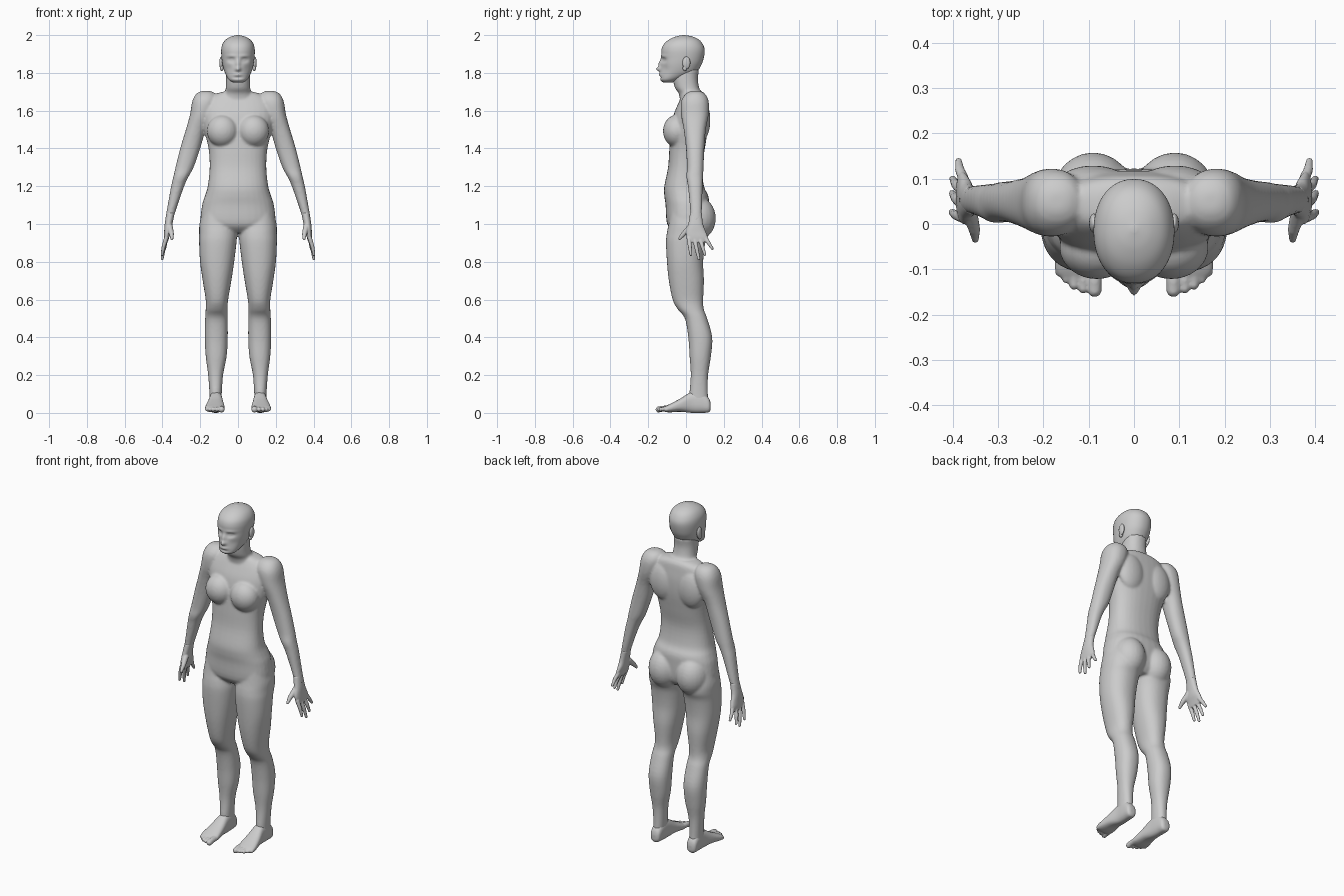
import bpy, bmesh, math
from mathutils import Vector, Matrix


def spline(rows, steps):
    """Catmull-Rom through a short list of section rows."""
    out = []
    for i in range(len(rows) - 1):
        a, b, c, d = (rows[max(i - 1, 0)], rows[i], rows[i + 1], rows[min(i + 2, len(rows) - 1)])
        for k in range(steps):
            t = k / steps
            out.append([0.5 * (2 * q + (r - p) * t + (2 * p - 5 * q + 4 * r - s) * t * t
                               + (3 * q - p - 3 * r + s) * t ** 3) for p, q, r, s in zip(a, b, c, d)])
    return out + [list(rows[-1])]


def loft(bm, rows, axis='Z', n=32, p=0.9, steps=4):
    """Rows are (level, min u, max u, min v, max v); u, v = x, y or x, z."""
    rings = []
    for h, u0, u1, v0, v1 in spline(rows, steps):
        ring = []
        for k in range(n):
            a = 2 * math.pi * k / n
            c, s = math.cos(a), math.sin(a)
            u = (u0 + u1) / 2 + (u1 - u0) / 2 * math.copysign(abs(c) ** p, c)
            v = (v0 + v1) / 2 + (v1 - v0) / 2 * math.copysign(abs(s) ** p, s)
            ring.append(bm.verts.new((u, v, h) if axis == 'Z' else (u, h, v)))
        rings.append(ring)
    for r, q in zip(rings, rings[1:]):
        for k in range(n):
            bm.faces.new((r[k], r[(k + 1) % n], q[(k + 1) % n], q[k]))
    bm.faces.new(rings[0])
    bm.faces.new(rings[-1])


def ball(bm, c, r):
    m = Matrix.Translation(c) @ Matrix.Diagonal((*r, 1))
    bmesh.ops.create_uvsphere(bm, u_segments=24, v_segments=16, radius=1, matrix=m)


def digit(bm, pts, radii):
    """Chain of tapered segments with round joints."""
    for q, r in zip(pts, radii):
        ball(bm, q, (r, r, r))
    for i in range(len(pts) - 1):
        a, b = Vector(pts[i]), Vector(pts[i + 1])
        m = Matrix.Translation((a + b) / 2) @ (b - a).to_track_quat('Z', 'Y').to_matrix().to_4x4()
        bmesh.ops.create_cone(bm, cap_ends=True, segments=16, radius1=radii[i],
                              radius2=radii[i + 1], depth=(b - a).length, matrix=m)


def finish(name, bm, mirror=True, voxel=0, smooth=0):
    bmesh.ops.recalc_face_normals(bm, faces=bm.faces)
    for f in bm.faces:
        f.smooth = True
    me = bpy.data.meshes.new(name)
    bm.to_mesh(me)
    bm.free()
    ob = bpy.data.objects.new(name, me)
    bpy.context.collection.objects.link(ob)
    if mirror:
        ob.modifiers.new("mirror", 'MIRROR').use_mirror_merge = False
    if voxel:
        r = ob.modifiers.new("blend", 'REMESH')
        r.mode, r.voxel_size, r.use_smooth_shade = 'VOXEL', voxel, True
        s = ob.modifiers.new("soften", 'SMOOTH')
        s.factor, s.iterations = 0.5, smooth
    return ob


def sym(rows):
    return [(z, -w, w, f, b) for z, w, f, b in rows]


# Body: torso, neck, arms and legs blended into one skin
bm = bmesh.new()
loft(bm, sym([(.955, .15, -.06, .09), (1.0, .197, -.10, .118), (1.1, .19, -.108, .122),
              (1.15, .175, -.115, .118), (1.2, .16, -.115, .095), (1.3, .15, -.095, .085),
              (1.4, .156, -.088, .1), (1.5, .18, -.08, .115), (1.58, .19, -.065, .118),
              (1.64, .18, -.04, .112), (1.68, .14, -.02, .105), (1.7, .08, -.01, .09)]), p=.85)
loft(bm, sym([(1.64, .1, -.03, .1), (1.69, .072, -.038, .085), (1.72, .065, -.058, .07),
              (1.77, .063, -.07, .063), (1.82, .063, -.07, .07)]))
ball(bm, (.082, -.05, 1.492), (.083, .072, .085))      # breast
ball(bm, (.09, .082, 1.55), (.085, .047, .11))         # shoulder blade
ball(bm, (.09, .06, 1.03), (.092, .098, .115))         # buttock
loft(bm, [(1.705, .15, .19, .03, .07), (1.69, .12, .22, 0, .1), (1.65, .11, .242, -.025, .12),
          (1.58, .13, .254, -.026, .12), (1.5, .17, .276, -.012, .105), (1.4, .2, .306, 0, .097),
          (1.3, .235, .331, .005, .093), (1.25, .262, .342, .002, .09), (1.2, .285, .354, .01, .088),
          (1.1, .32, .372, .02, .085), (1.02, .346, .386, .024, .082)])
loft(bm, [(1.08, .05, .185, -.08, .1), (1.0, .012, .204, -.092, .118), (.95, .005, .206, -.102, .12),
          (.9, .008, .206, -.106, .102), (.8, .02, .201, -.101, .091), (.7, .035, .187, -.091, .095),
          (.6, .052, .171, -.071, .091), (.55, .056, .171, -.045, .094), (.5, .055, .174, -.006, .112),
          (.4, .054, .176, .012, .139), (.3, .06, .171, .019, .132), (.2, .079, .158, .025, .117),
          (.1, .086, .151, .018, .116), (.05, .09, .15, .02, .12)])
finish("body", bm, voxel=.007, smooth=5)

# Feet with toes
bm = bmesh.new()
loft(bm, [(.131, .105, .132, .02, .05), (.12, .09, .148, .003, .08), (.08, .085, .151, 0, .115),
          (.03, .082, .152, 0, .112), (-.03, .075, .165, .006, .076), (-.08, .07, .174, .003, .05),
          (-.105, .072, .173, .004, .038), (-.12, .08, .16, .01, .03)], axis='Y', p=.8)
for x, y, r in [(.087, -.145, .016), (.112, -.142, .011), (.132, -.134, .011),
                (.149, -.121, .01), (.164, -.106, .01)]:
    digit(bm, [(x, -.08, .024), (x, y + .02, .022), (x, y, .018)], [r, r, r])
finish("feet", bm, voxel=.004, smooth=3)

# Hands with spread fingers
bm = bmesh.new()
loft(bm, [(1.06, .335, .378, .022, .084), (1.0, .347, .388, .012, .09), (.96, .354, .391, 0, .105),
          (.93, .364, .393, .003, .115), (.905, .372, .392, .015, .108)])
for a, b in [((.38, .015, .925), (.402, .026, .837)), ((.381, .045, .92), (.401, .068, .815)),
             ((.38, .074, .922), (.4, .1, .838)), ((.376, .1, .93), (.387, .139, .87))]:
    mid = (Vector(a) + Vector(b)) / 2 + Vector((.003, 0, 0))
    digit(bm, [a, mid, b], [.012, .0105, .0075])
digit(bm, [(.362, .025, .985), (.352, -.012, .948), (.35, -.034, .923)], [.017, .013, .008])
finish("hands", bm, voxel=.0035, smooth=3)

# Head: loft with soft face relief
bm = bmesh.new()
loft(bm, sym([(1.75, .028, -.122, -.07), (1.765, .05, -.137, -.03), (1.8, .069, -.137, .05),
              (1.84, .081, -.133, .08), (1.88, .087, -.13, .094), (1.92, .089, -.13, .099),
              (1.95, .083, -.119, .09), (1.975, .066, -.092, .07), (1.992, .038, -.055, .035),
              (2.0, .006, -.018, -.006)]), n=80, p=.93, steps=7)
relief = [(0, 1.82, .014, .012, -.02), (0, 1.848, .011, .024, -.013), (.035, 1.868, .019, .012, .013),
          (.035, 1.868, .01, .005, -.006), (0, 1.791, .022, .007, -.007), (0, 1.775, .025, .006, .006),
          (.035, 1.889, .028, .008, -.004), (.05, 1.82, .02, .025, .006)]
for v in bm.verts:
    if v.co.y < -.04:
        x, z = abs(v.co.x), v.co.z
        v.co.y += sum(d * math.exp(-((x - cx) / sx) ** 2 - ((z - cz) / sz) ** 2)
                      for cx, cz, sx, sz, d in relief)
finish("head", bm, mirror=False)

# Ears: tilted shells
bm = bmesh.new()
ball(bm, (.089, .002, 1.853), (.01, .021, .033))
ball(bm, (.086, -.006, 1.825), (.009, .012, .015))
finish("ears", bm)
